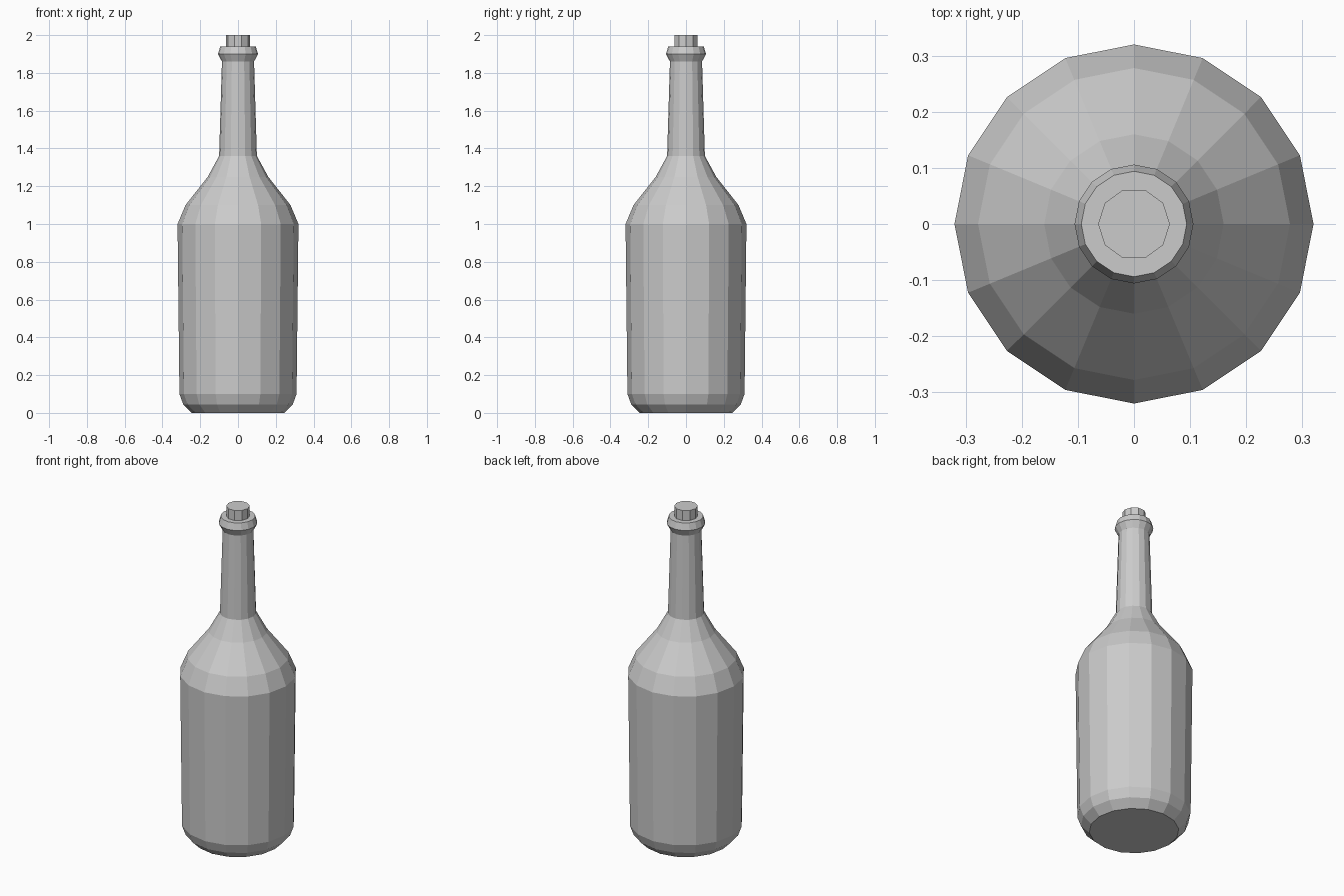
import bpy, bmesh
from math import cos, sin, tau

if "Cube" in bpy.data.objects:
    bpy.data.objects.remove(bpy.data.objects["Cube"])


def lathe(name, profile, sides):
    """Revolve (radius, z) points around z as a flat-faced closed solid."""
    bm = bmesh.new()
    rings = [[bm.verts.new((r * cos(tau * i / sides), r * sin(tau * i / sides), z))
              for i in range(sides)] for r, z in profile]
    for low, high in zip(rings, rings[1:]):
        for i in range(sides):
            j = (i + 1) % sides
            bm.faces.new((low[i], low[j], high[j], high[i]))
    bm.faces.new(rings[0][::-1])
    bm.faces.new(rings[-1])
    mesh = bpy.data.meshes.new(name)
    bm.to_mesh(mesh)
    bm.free()
    obj = bpy.data.objects.new(name, mesh)
    bpy.context.collection.objects.link(obj)
    return obj


# Bottle: rounded base, body, sloping shoulder, neck and lip
lathe("bottle", [(0.245, 0), (0.29, 0.045), (0.31, 0.10), (0.32, 1.0),
                 (0.278, 1.10), (0.16, 1.25), (0.10, 1.36), (0.085, 1.86),
                 (0.106, 1.90), (0.094, 1.94)], 16)

# Stopper pushed into the mouth
lathe("stopper", [(0.064, 1.86), (0.064, 2.0)], 10)
